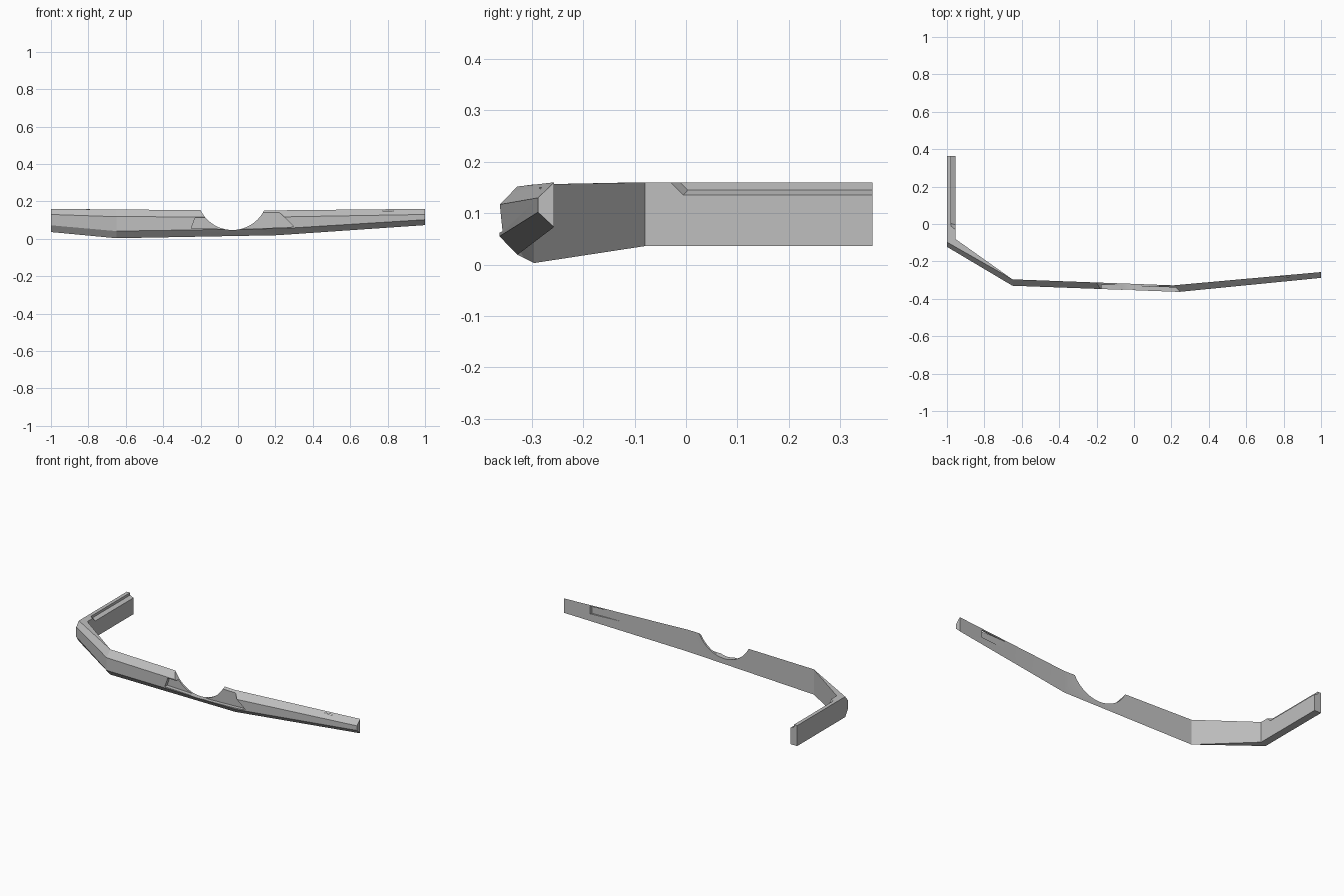
import bpy, bmesh, math

cube = bpy.data.objects.get("Cube")
if cube:
    bpy.data.objects.remove(cube, do_unlink=True)

grey = bpy.data.materials.new("light_grey")
grey.use_nodes = True
colour = (0.52, 0.52, 0.52, 1)
grey.diffuse_color = colour
grey.node_tree.nodes["Principled BSDF"].inputs["Base Color"].default_value = colour


def loft(name, rings):
    """Skin closed rings of points and cap both ends."""
    bm = bmesh.new()
    loops = [[bm.verts.new(p) for p in ring] for ring in rings]
    n = len(rings[0])
    for a, b in zip(loops, loops[1:]):
        for i in range(n):
            j = (i + 1) % n
            bm.faces.new((a[i], a[j], b[j], b[i]))
    bm.faces.new(loops[0][::-1])
    bm.faces.new(loops[-1])
    bmesh.ops.remove_doubles(bm, verts=bm.verts, dist=0.0005)
    bmesh.ops.recalc_face_normals(bm, faces=bm.faces)
    mesh = bpy.data.meshes.new(name)
    bm.to_mesh(mesh)
    bm.free()
    obj = bpy.data.objects.new(name, mesh)
    bpy.context.collection.objects.link(obj)
    mesh.materials.append(grey)
    return obj


def cut(target, cutter):
    """Subtract the cutter and discard it."""
    cutter.hide_render = True
    mod = target.modifiers.new("cut", "BOOLEAN")
    mod.operation = "DIFFERENCE"
    mod.solver = "EXACT"
    mod.object = cutter
    bpy.ops.object.select_all(action="DESELECT")
    target.select_set(True)
    bpy.context.view_layer.objects.active = target
    bpy.ops.object.modifier_apply(modifier=mod.name)
    bpy.data.objects.remove(cutter, do_unlink=True)


def station(inner, outer, front, heights):
    """Bevelled bar section: heights are rear bottom, front bottom, front top, rear top."""
    low, front_low, front_high, high = heights
    return [(*inner, low), (*outer, low), (*front, front_low),
            (*front, front_high), (*outer, high), (*inner, high)]


# Bumper bar, wrapping round one corner into a side arm
left_end, middle, bend = (1, -.257), (.21, -.328), (-.65, -.296)
bumper = loft("bumper_bar", [
    station(left_end, left_end, (1, -.288), (.073, .102, .13, .16)),
    station(middle, middle, (.24, -.363), (.019, .055, .117, .152)),
    station(bend, bend, (-.65, -.33), (.003, .041, .118, .156)),
    station((-.955, -.08), (-1, -.097), (-1, -.122), (.036, .072, .13, .16)),
    station((-.955, .363), (-1, .363), (-1, .363), (.036, .072, .13, .16)),
])


# Recessed flat on the front, parallel to the back of the bar
def pocket_y(x):
    t = (x - bend[0]) / (middle[0] - bend[0])
    return bend[1] + t * (middle[1] - bend[1]) - .011


outline = [(.30, .065), (.16, .2), (-.05, .2), (-.1, .112),
           (-.23, .112), (-.25, .055), (.05, .052)]
cut(bumper, loft("pocket_cutter", [
    [(x, pocket_y(x), z) for x, z in outline],
    [(x, -.5, z) for x, z in outline]]))

# Round scoop in the top edge
circle = [(-.03 + .19 * math.cos(a), .237 + .19 * math.sin(a))
          for a in (math.tau * i / 64 for i in range(64))]
cut(bumper, loft("scoop_cutter", [[(x, y, z) for x, z in circle] for y in (-.5, -.2)]))

# Tapered slot on the back near the free end
wedge = [(.84, -.25), (.83, -.284), (.64, -.289), (.60, -.25)]
cut(bumper, loft("slot_cutter", [[(x, y, z) for x, y in wedge] for z in (.105, .15)]))

# Rebate along the inner top edge of the side arm, with a slanted start
rebate = [(-.94, .135), (-.955, .135), (-.978, .145), (-.978, .18), (-.94, .18)]
cut(bumper, loft("rebate_cutter", [
    [(x, -.005 - (z - .135) - .8 * (x + .955), z) for x, z in rebate],
    [(x, .4, z) for x, z in rebate]]))

bumper.select_set(True)
bpy.context.view_layer.objects.active = bumper
bpy.ops.object.shade_smooth_by_angle(angle=math.radians(15))
